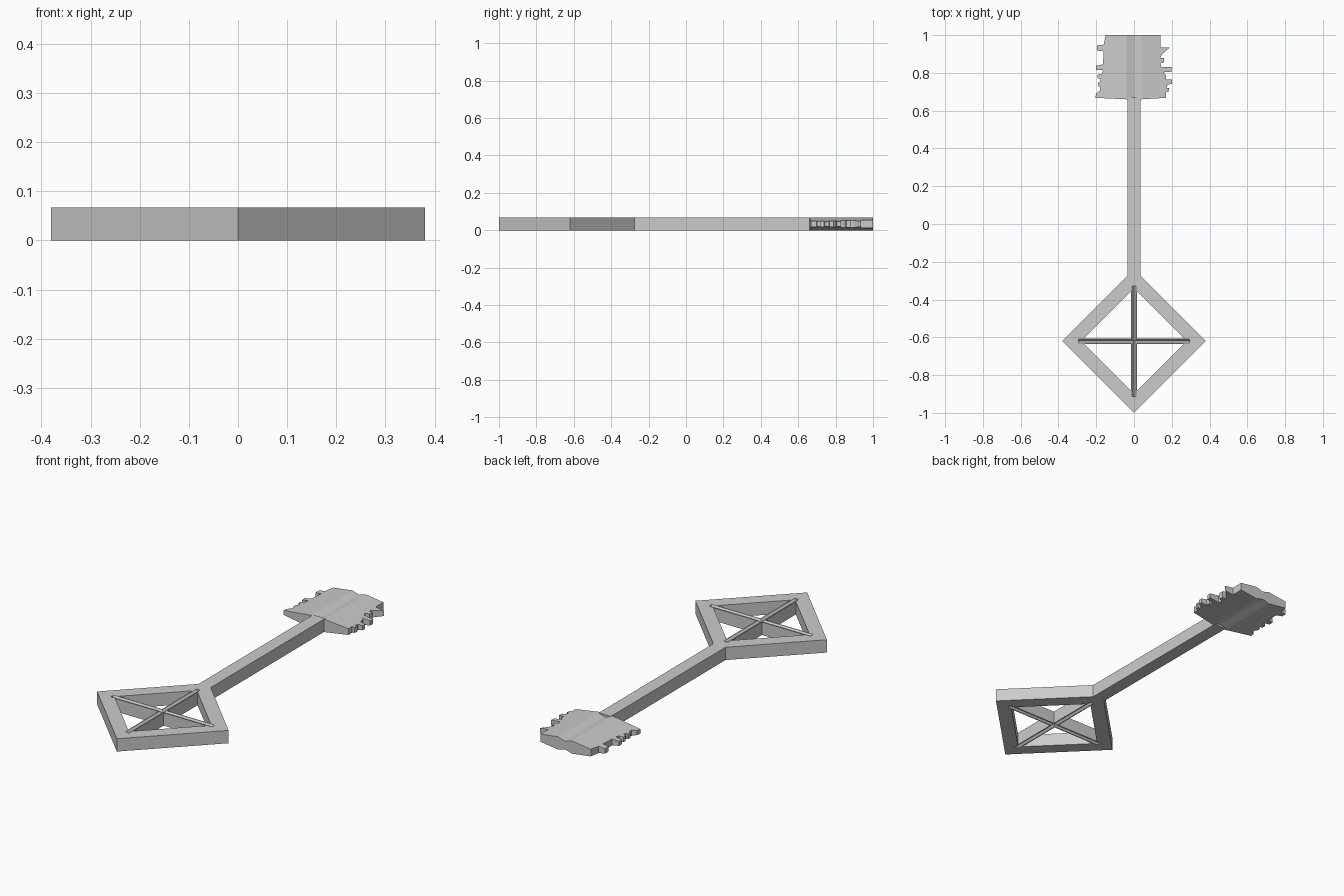
import bpy, bmesh
from mathutils import Vector

if "Cube" in bpy.data.objects:
    bpy.data.objects.remove(bpy.data.objects["Cube"])

H = 0.067          # key thickness
CY = -0.62         # centre of the bow
OUT, INN, BAR = 0.38, 0.28, 0.015


def prism(name, pts, vec):
    """Extrude a planar outline of 3D points along vec."""
    bm = bmesh.new()
    f = bm.faces.new([bm.verts.new(p) for p in pts])
    new = bmesh.ops.extrude_face_region(bm, geom=[f])["geom"]
    bmesh.ops.translate(bm, vec=Vector(vec),
                        verts=[g for g in new if isinstance(g, bmesh.types.BMVert)])
    bmesh.ops.recalc_face_normals(bm, faces=bm.faces)
    me = bpy.data.meshes.new(name)
    bm.to_mesh(me)
    bm.free()
    ob = bpy.data.objects.new(name, me)
    bpy.context.collection.objects.link(ob)
    return ob


def boolean(ob, cutter, op):
    """Apply a boolean and throw the cutter away."""
    cutter.hide_render = True
    m = ob.modifiers.new("cut", "BOOLEAN")
    m.operation, m.object, m.solver = op, cutter, "EXACT"
    bpy.context.view_layer.objects.active = ob
    bpy.ops.object.modifier_apply(modifier=m.name)
    bpy.data.objects.remove(cutter, do_unlink=True)


# Bow: diamond with four triangular windows, leaving a cross of bars
bow = prism("bow", [(OUT, CY, 0), (0, CY + OUT, 0), (-OUT, CY, 0), (0, CY - OUT, 0)], (0, 0, H))
for sx in (1, -1):
    for sy in (1, -1):
        tri = [(BAR, BAR), (INN - BAR, BAR), (BAR, INN - BAR)]
        boolean(bow, prism("window", [(sx * x, CY + sy * y, -0.1) for x, y in tri],
                           (0, 0, 0.3)), "DIFFERENCE")

# V grooves along the bars, top and bottom
G, D, L = 0.011, 0.012, 0.293
for z, s in ((H, 1), (0, -1)):
    vee = [(-2 * G, z + s * D), (0, z - s * D), (2 * G, z + s * D)]
    boolean(bow, prism("groove", [(a, CY - L, b) for a, b in vee], (0, 2 * L, 0)), "DIFFERENCE")
    boolean(bow, prism("groove", [(-L, CY + a, b) for a, b in vee], (2 * L, 0, 0)), "DIFFERENCE")

# Shaft
prism("shaft", [(-0.035, -0.28, 0), (0.035, -0.28, 0), (0.035, 0.67, 0), (-0.035, 0.67, 0)],
      (0, 0, H))

# Bit: ridged, centre-grooved section trimmed by the toothed outline
half = [(0.0, H - 0.012), (0.04, H), (0.22, 0.043)]
top = [(-x, z) for x, z in reversed(half)] + half[1:]
section = top + [(x, H - z) for x, z in reversed(top)]
bit = prism("bit", [(x, 0.6, z) for x, z in section], (0, 0.5, 0))
right = [(0.14, 1.0), (0.14, 0.935), (0.19, 0.935), (0.15, 0.90), (0.14, 0.88), (0.16, 0.88),
         (0.16, 0.857), (0.14, 0.85), (0.145, 0.83), (0.2, 0.83), (0.198, 0.806),
         (0.155, 0.803), (0.17, 0.788), (0.17, 0.766), (0.2, 0.764), (0.2, 0.742),
         (0.178, 0.738), (0.172, 0.72), (0.187, 0.719), (0.182, 0.70), (0.17, 0.699),
         (0.17, 0.668)]
left = [(-0.205, 0.668), (-0.2, 0.69), (-0.18, 0.708), (-0.18, 0.726), (-0.19, 0.73),
        (-0.19, 0.748), (-0.18, 0.752), (-0.178, 0.768), (-0.192, 0.772), (-0.192, 0.79),
        (-0.17, 0.796), (-0.165, 0.814), (-0.2, 0.815), (-0.2, 0.838), (-0.165, 0.845),
        (-0.16, 0.914), (-0.195, 0.918), (-0.195, 0.945), (-0.16, 0.95), (-0.15, 1.0)]
outline = right + [(0.035, 0.66), (-0.035, 0.66)] + left
boolean(bit, prism("bit_outline", [(x, y, -0.1) for x, y in outline], (0, 0, 0.3)), "INTERSECT")
